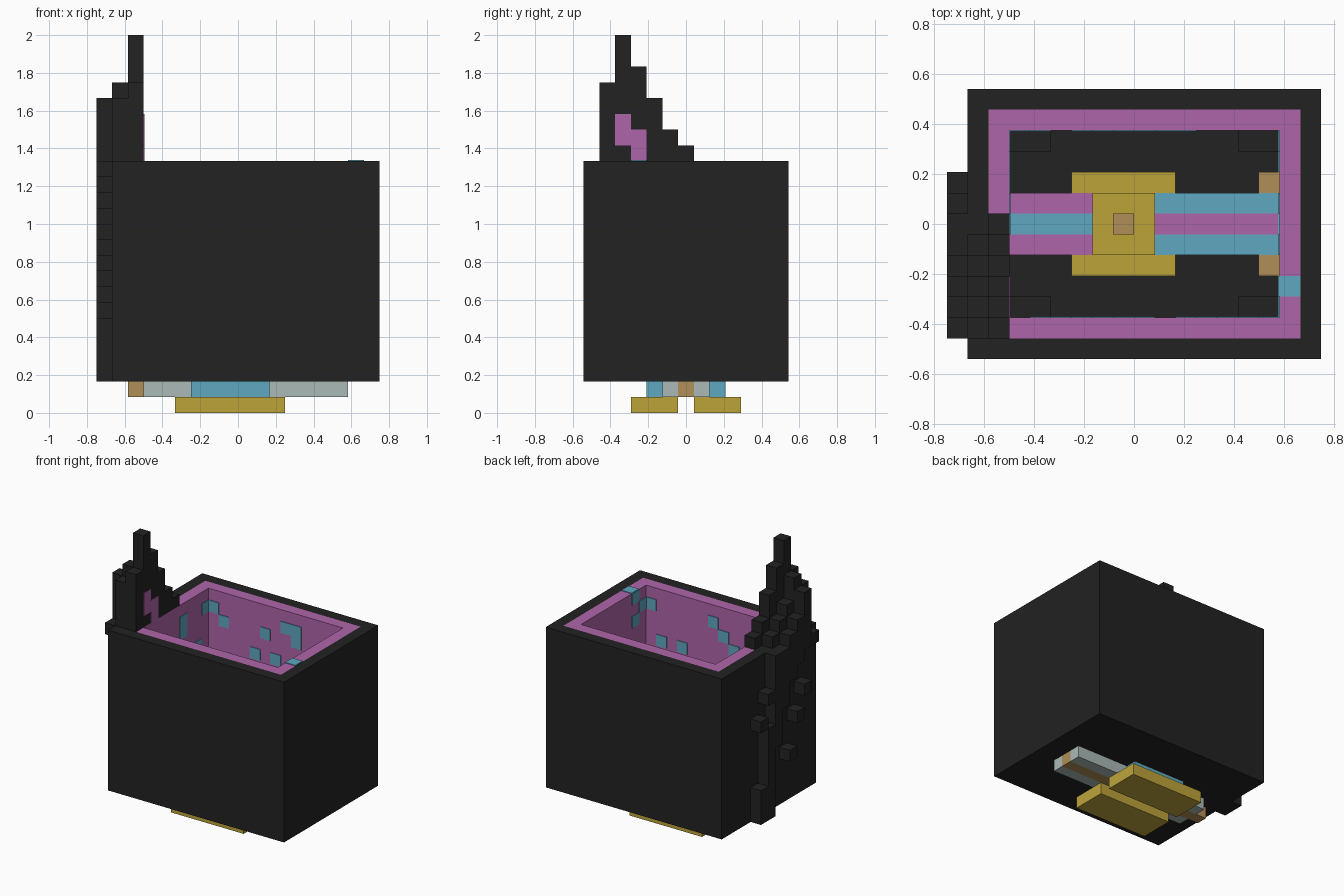
import bpy
import bmesh
import random
from mathutils import Vector

default_cube = bpy.data.objects.get("Cube")
if default_cube:
    bpy.data.objects.remove(default_cube)

CELL = 1 / 12
ORIGIN = Vector((-0.75, -6.5 * CELL, 0))
THIN = 0.06          # plate thickness in cells
ROWS = 13            # cells from front to back
random.seed(4)


def make_material(name, red, green, blue):
    material = bpy.data.materials.new(name)
    material.use_nodes = True
    colour = (red, green, blue, 1)
    material.diffuse_color = colour
    shader = material.node_tree.nodes["Principled BSDF"]
    shader.inputs["Base Color"].default_value = colour
    shader.inputs["Roughness"].default_value = 0.9
    return material


BLACK = make_material("soft black", 0.016, 0.016, 0.016)
MAGENTA = make_material("orchid", 0.43, 0.13, 0.4)
CYAN = make_material("sky blue", 0.114, 0.386, 0.527)
GOLD = make_material("mustard gold", 0.515, 0.371, 0.042)
GREY = make_material("pale grey", 0.4, 0.49, 0.47)
TAN = make_material("tan", 0.434, 0.275, 0.098)


def block(low, high):
    """A box between two corners given in cells."""
    return Vector(low), Vector(high)


def mirrored(low, high):
    """A box and its copy reflected from front to back."""
    twin_low = (low[0], ROWS - high[1], low[2])
    twin_high = (high[0], ROWS - low[1], high[2])
    return [block(low, high), block(twin_low, twin_high)]


def build(name, material, blocks):
    bm = bmesh.new()
    for low, high in blocks:
        size = high - low
        verts = bmesh.ops.create_cube(bm, size=1)["verts"]
        bmesh.ops.scale(bm, vec=size * CELL, verts=verts)
        bmesh.ops.translate(bm, vec=(low + high) / 2 * CELL + ORIGIN, verts=verts)
    mesh = bpy.data.meshes.new(name)
    bm.to_mesh(mesh)
    bm.free()
    mesh.materials.append(material)
    part = bpy.data.objects.new(name, mesh)
    bpy.context.collection.objects.link(part)
    return part


def ring(left, right, front, base, top):
    """Four walls, one cell thick, around a rectangle."""
    back = ROWS - front
    walls = mirrored((left, front, base), (right, front + 1, top))
    for x in (left, right - 1):
        walls.append(block((x, front + 1, base), (x + 1, back - 1, top)))
    return walls


# Box shell, floor and inner lining
FLOOR, RIM = 3, 16
build("outer_walls", BLACK, ring(1, 18, 0, 2, RIM))
build("floor", BLACK, [block((2, 1, 2), (17, 12, FLOOR))])
build("inner_lining", MAGENTA, ring(2, 17, 1, FLOOR, RIM))

# Low corner steps on the floor
steps = []
for x in (3, 14):
    steps += mirrored((x, 2, FLOOR), (x + 2, 3, FLOOR + 1))
build("corner_steps", BLACK, steps)

# Blue specks on the lining, as thin plates: (column or row, layer)
back_specks = [(3, 14), (4, 13), (8, 13), (10, 14), (11, 14), (11, 13), (7, 11), (9, 11)]
front_specks = [(15, 14), (14, 11), (12, 11), (9, 14), (8, 13), (7, 12)]
left_specks = [(10, 14), (7, 14), (7, 13), (9, 11)]
right_specks = [(2, 14), (3, 13), (3, 15)]


def scatter(first, last, count):
    return [(random.randint(first, last), random.randint(FLOOR, 10)) for _ in range(count)]


specks = []
for x, z in set(back_specks + scatter(3, 15, 10)):
    specks.append(block((x, 11 - THIN, z), (x + 1, 11, z + 1)))
for x, z in set(front_specks + scatter(3, 15, 10)):
    specks.append(block((x, 2, z), (x + 1, 2 + THIN, z + 1)))
for y, z in set(left_specks + scatter(2, 10, 7)):
    specks.append(block((3, y, z), (3 + THIN, y + 1, z + 1)))
for y, z in set(right_specks + scatter(2, 10, 7)):
    specks.append(block((16 - THIN, y, z), (16, y + 1, z + 1)))
specks.append(block((16, 3, RIM), (17, 4, RIM + THIN)))
build("lining_specks", CYAN, specks)

# Stepped spire on the rim: column tops from front to back
ridge = []
for x, tops in ((2, (21, 24, 22, 20, 18, 17)), (1, (20, 21, 19, 18, 17))):
    for row, top in enumerate(tops, start=1):
        ridge.append(block((x, row, RIM), (x + 1, row + 1, top)))
build("spire", BLACK, ridge)
build("spire_patches", MAGENTA, [
    block((3, 2, 17), (3 + THIN, 3, 19)),
    block((3, 3, RIM), (3 + THIN, 4, 18)),
])

# Drips running down the outside: (row, base, top)
drips = [(1, 15, 16), (2, 15, 20), (2, 11, 12), (3, 14, 18), (3, 9, 10),
         (4, 13, 17), (4, 6, 7), (5, 11, 16), (6, 8, 16), (7, 12, 13),
         (7, 2, 10), (8, 10, 11), (8, 2, 5)]
build("outside_drips", BLACK,
      [block((0, row, base), (1, row + 1, top)) for row, base, top in drips])

# Striped deck with a raised centre, on the floor
DECK = FLOOR + 1
build("deck_orchid_stripes", MAGENTA,
      mirrored((3, 5, FLOOR), (7, 6, DECK)) + [block((10, 6, FLOOR), (16, 7, DECK))])
build("deck_blue_stripes", CYAN,
      mirrored((10, 5, FLOOR), (16, 6, DECK)) + [block((3, 6, FLOOR), (7, 7, DECK))])
build("deck_side_wings", GOLD, mirrored((6, 4, FLOOR), (11, 5, DECK)))
build("deck_centre", GOLD, [block((7, 5, FLOOR), (10, 8, DECK + 1))])
build("centre_knob", TAN, [block((8, 6, DECK + 1), (9, 7, DECK + 2))])
build("end_posts", TAN, mirrored((15, 4, FLOOR), (16, 5, DECK)))

# Undercarriage
build("keel", TAN, [block((2, 6, 1), (16, 7, 2))])
build("under_beams", GREY, mirrored((3, 5, 1), (16, 6, 2)))
build("under_side_bars", CYAN, mirrored((6, 4, 1), (11, 5, 2)))
build("skids", GOLD, mirrored((5, 3, 0), (12, 6, 1)))
